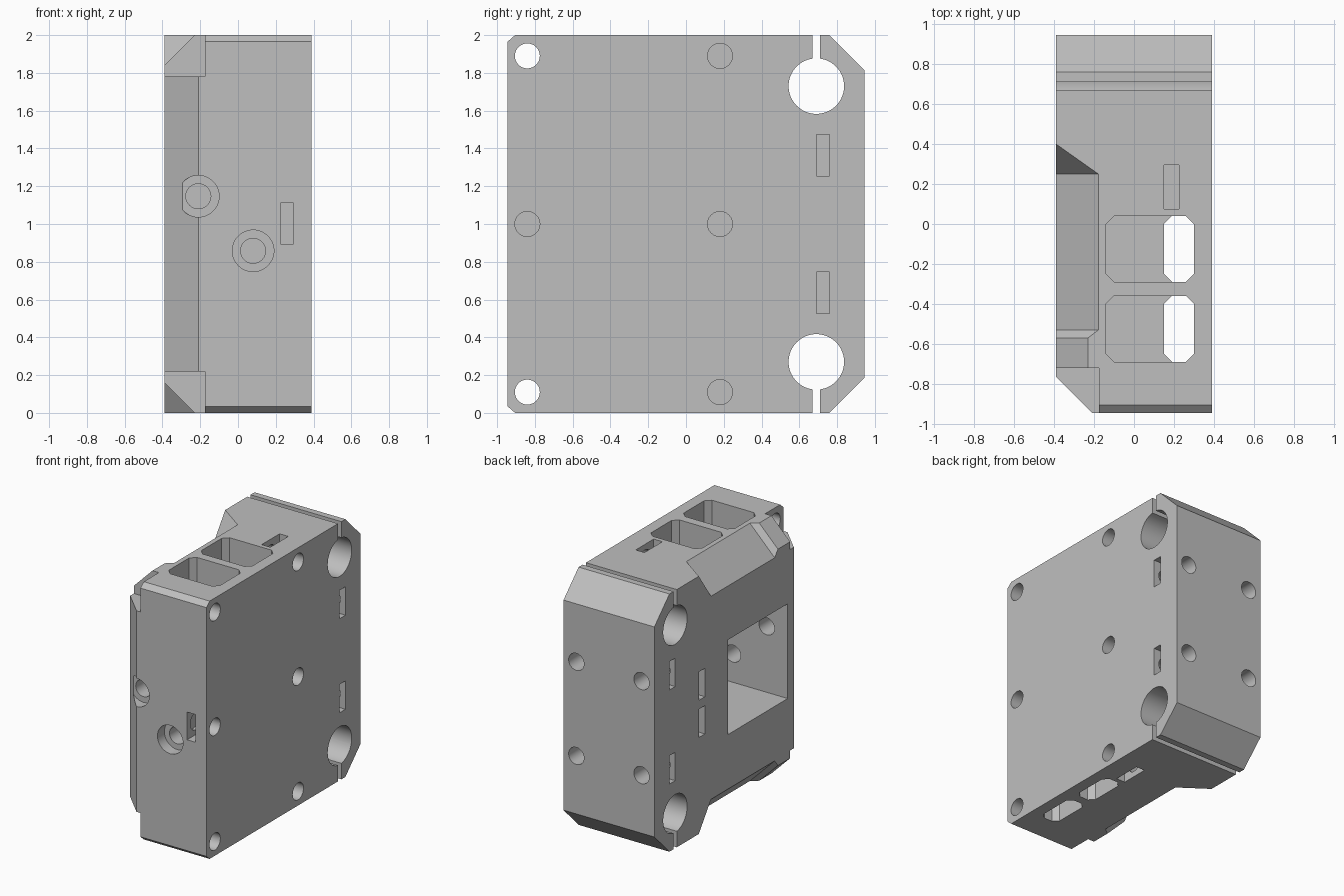
import bpy, bmesh, math
from mathutils import Vector

cube = bpy.data.objects.get("Cube")
if cube:
    bpy.data.objects.remove(cube, do_unlink=True)

SIDE, DEPTH = 0.39, 0.945      # half extents in x and y
MARGIN = 0.1                   # overshoot of cutters
SCREW = 0.066

grey = bpy.data.materials.new("plain grey")
grey.use_nodes = True
colour = (0.52, 0.52, 0.52, 1)
grey.diffuse_color = colour
grey.node_tree.nodes["Principled BSDF"].inputs["Base Color"].default_value = colour


def loft(name, rings):
    """Solid through matching rings of points, capped at both ends."""
    bm = bmesh.new()
    rows = [[bm.verts.new(p) for p in ring] for ring in rings]
    for low, high in zip(rows, rows[1:]):
        for i in range(len(low)):
            j = (i + 1) % len(low)
            bm.faces.new((low[i], low[j], high[j], high[i]))
    bm.faces.new(rows[0])
    bm.faces.new(rows[-1])
    bmesh.ops.recalc_face_normals(bm, faces=bm.faces)
    mesh = bpy.data.meshes.new(name)
    bm.to_mesh(mesh)
    bm.free()
    obj = bpy.data.objects.new(name, mesh)
    bpy.context.collection.objects.link(obj)
    return obj


def prism(name, points, axis, start, end):
    """Extrude a 2D outline along the named axis."""
    k = "xyz".index(axis)

    def place(p, t):
        v = list(p)
        v.insert(k, t)
        return Vector(v)
    return loft(name, [[place(p, t) for p in points] for t in (start, end)])


def rect(a, b, c, d, cut=0.0):
    """Rectangle a..b by c..d, with cut corners if asked."""
    if not cut:
        return [(a, c), (b, c), (b, d), (a, d)]
    return [(a + cut, c), (b - cut, c), (b, c + cut), (b, d - cut),
            (b - cut, d), (a + cut, d), (a, d - cut), (a, c + cut)]


def circle(u, v, r, n=48):
    return [(u + r * math.cos(math.tau * i / n), v + r * math.sin(math.tau * i / n))
            for i in range(n)]


# Main block: side outline with bevelled corners
outline = [(-DEPTH, 0.035), (-0.905, 0), (0.76, 0), (DEPTH, 0.185)]
outline += [(y, 2 - z) for y, z in reversed(outline)]
body = prism("carriage_block", outline, "x", -SIDE, SIDE)
body.data.materials.append(grey)
bpy.context.view_layer.objects.active = body


def carve(cutter):
    """Subtract a cutter from the block and discard it."""
    cutter.hide_render = True
    mod = body.modifiers.new("cut", "BOOLEAN")
    mod.operation = "DIFFERENCE"
    mod.solver = "EXACT"
    mod.object = cutter
    bpy.ops.object.modifier_apply(modifier=mod.name)
    bpy.data.objects.remove(cutter, do_unlink=True)


def cut(points, axis, start, end):
    carve(prism("cutter", points, axis, start, end))


OUT = SIDE + MARGIN

# Bevel on the upright front edge
cut([(-0.21 + MARGIN, -DEPTH - MARGIN), (-OUT, -0.765 + MARGIN), (-OUT, -DEPTH - MARGIN)],
    "z", -MARGIN, 2 + MARGIN)

for flip in (False, True):
    def zz(z):
        return 2 - z if flip else z

    # Stepped bevel along the top and bottom edges, with a ramp at its end
    rings = []
    for y, d in ((0.40, 0), (0.25, 0.212), (-0.53, 0.212), (-0.57, 0.16), (-1.1, 0.16)):
        e = 0.05
        section = [(-SIDE - e, 2 - d - e), (-SIDE + d + e, 2 + e), (-SIDE - e, 2 + e)]
        rings.append([(x, y, zz(z)) for x, z in section])
    carve(loft("cutter", rings))

    # Corner relief and through hole
    cut(rect(-1.1, -0.72, zz(1.78), zz(2.1)), "x", -OUT, -0.175)
    cut(circle(-0.84, zz(1.89), SCREW), "x", -OUT, OUT)

    # Rod bore with clamping slit
    cut(circle(0.69, zz(1.73), 0.147, 64), "x", -OUT, OUT)
    cut(rect(0.67, 0.71, zz(1.8), zz(2.1)), "x", -OUT, OUT)

    # Side screw hole with its nut slot
    cut(circle(0.18, zz(1.89), SCREW), "x", 0, OUT)
    cut(rect(0.15, 0.225, 0.075, 0.295), "z", zz(1.78), zz(2.1))

    # Back screw holes and nut slots
    for s in (-1, 1):
        cut(circle(s * 0.28, zz(1.365), SCREW), "y", 0.58, 1.1)
        cut(rect(0.69, 0.76, zz(1.255), zz(1.475)), "x", s * 0.17, s * OUT)

# Central pocket, opened above by wide windows and below by narrow ones
cut(rect(-0.69, 0.04, 0.635, 1.37), "x", -OUT, 0.30)
for y in (-0.69, -0.29):
    cut(rect(-0.14, 0.30, y, y + 0.33, 0.04), "z", 1.3, 2.1)
    cut(rect(0.15, 0.30, y, y + 0.33, 0.04), "z", -0.1, 0.7)

# Mid height side holes with nut slots
cut(circle(0.18, 1, SCREW), "x", 0, OUT)
cut(rect(0.15, 0.225, 0.89, 1.11), "y", 0, 0.295)
cut(circle(-0.84, 1, SCREW), "x", 0.2, OUT)
cut(rect(0.225, 0.295, 0.895, 1.11), "y", -1.1, -0.73)

# Counterbored front screws, running on to slots behind the pocket
for x, z in ((-0.21, 1.147), (0.08, 0.858)):
    cut(circle(x, z, SCREW), "y", -1.1, 0.48)
    cut(circle(x, z, 0.11), "y", -1.1, -0.86)
    cut(rect(0.325, 0.395, z - 0.11, z + 0.11), "x", -OUT, x + 0.11)

# Smooth the bores, keep the edges crisp
for o in bpy.context.selected_objects:
    o.select_set(False)
body.select_set(True)
bpy.ops.object.shade_smooth_by_angle(angle=math.radians(25))
